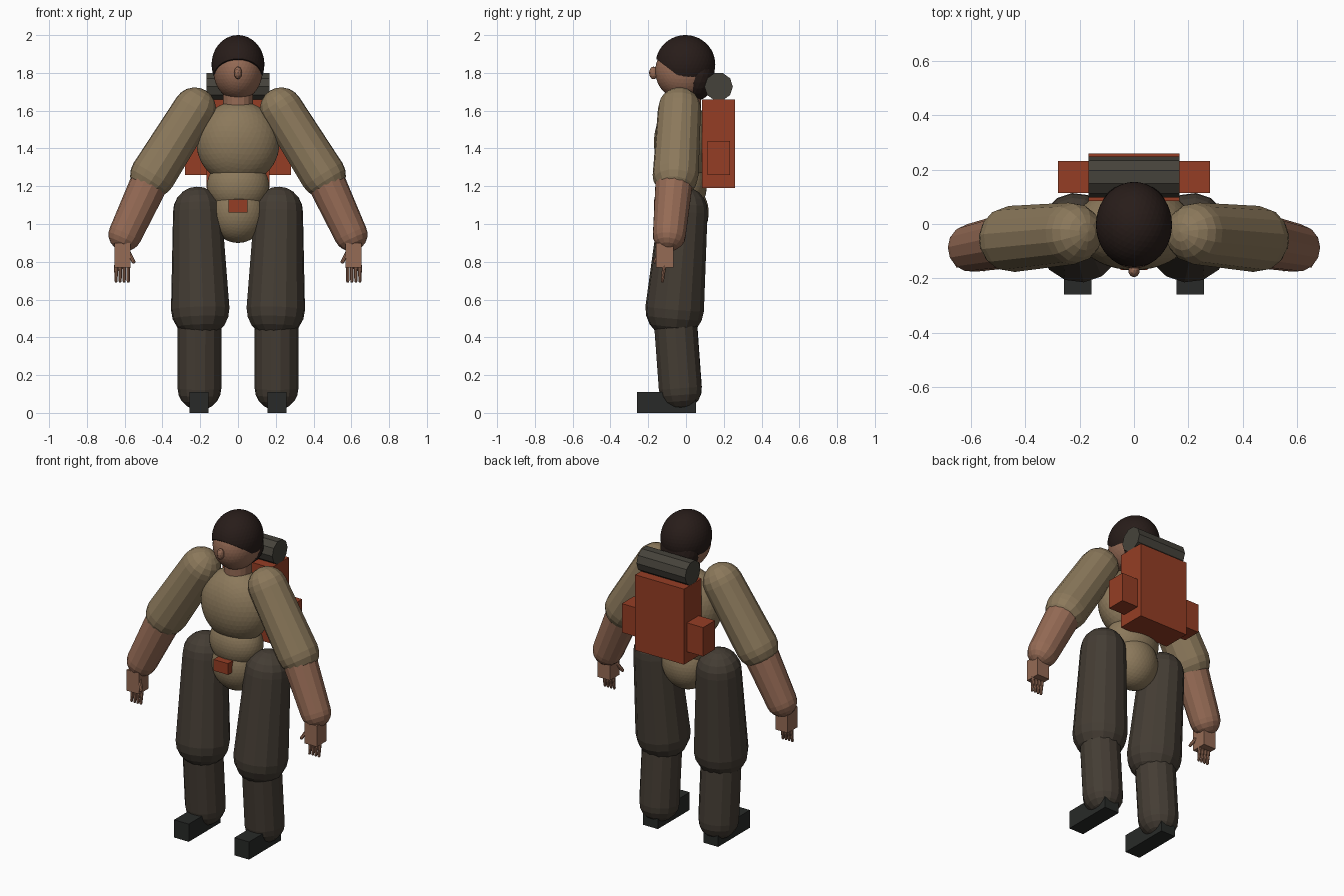
import bpy, bmesh, math
from mathutils import Vector, Matrix

if "Cube" in bpy.data.objects:
    bpy.data.objects.remove(bpy.data.objects["Cube"])

COLORS = {
    "shirt": (0.26, 0.19, 0.105), "skin": (0.30, 0.145, 0.09),
    "trousers": (0.058, 0.046, 0.034), "hair": (0.021, 0.012, 0.010),
    "shoes": (0.021, 0.023, 0.021), "pack": (0.30, 0.048, 0.018),
    "bedroll": (0.06, 0.055, 0.043),
}
MATS = {}
for key, rgb in COLORS.items():
    MATS[key] = bpy.data.materials.new(key)
    MATS[key].diffuse_color = (*rgb, 1)


def finish(name, bm, mat):
    bmesh.ops.recalc_face_normals(bm, faces=bm.faces)
    mesh = bpy.data.meshes.new(name)
    bm.to_mesh(mesh)
    bm.free()
    mesh.materials.append(MATS[mat])
    ob = bpy.data.objects.new(name, mesh)
    bpy.context.collection.objects.link(ob)
    return ob


def box(name, mat, lo, hi):
    lo, hi = Vector(lo), Vector(hi)
    bm = bmesh.new()
    m = Matrix.Translation((lo + hi) / 2) @ Matrix.Diagonal((*(hi - lo), 1))
    bmesh.ops.create_cube(bm, size=1, matrix=m)
    return finish(name, bm, mat)


def ball(name, mat, c, r, cut=None, sub=4):
    """Faceted ellipsoid, optionally trimmed by a plane (point, normal)."""
    bm = bmesh.new()
    m = Matrix.Translation(c) @ Matrix.Diagonal((*r, 1))
    bmesh.ops.create_icosphere(bm, subdivisions=sub, radius=1, matrix=m)
    if cut:
        bmesh.ops.bisect_plane(bm, geom=bm.verts[:] + bm.edges[:] + bm.faces[:],
                               plane_co=cut[0], plane_no=cut[1], clear_inner=True)
        bmesh.ops.holes_fill(bm, edges=[e for e in bm.edges if e.is_boundary], sides=0)
    return finish(name, bm, mat)


def limb(name, mat, a, b, ra, rb, sides=14, caps=5):
    """Tapered capsule from a to b with round ends."""
    a, b = Vector(a), Vector(b)
    length = (b - a).length
    arc = [math.pi / 2 * i / caps for i in range(caps + 1)]
    prof = [(ra * math.sin(t), -ra * math.cos(t)) for t in arc]
    prof += [(rb * math.cos(t), length + rb * math.sin(t)) for t in arc]
    bm = bmesh.new()
    vs = [bm.verts.new((r, 0, z)) for r, z in prof]
    es = [bm.edges.new(p) for p in zip(vs, vs[1:])]
    bmesh.ops.spin(bm, geom=vs + es, cent=(0, 0, 0), axis=(0, 0, 1),
                   angle=2 * math.pi, steps=sides)
    bmesh.ops.remove_doubles(bm, verts=bm.verts, dist=1e-5)
    rot = (b - a).to_track_quat('Z', 'Y').to_matrix().to_4x4()
    bm.transform(Matrix.Translation(a) @ rot)
    return finish(name, bm, mat)


def rod(name, mat, c, r, depth, sides, axis='Z'):
    bm = bmesh.new()
    rot = Matrix.Rotation(math.pi / 2, 4, 'Y') if axis == 'X' else Matrix()
    bmesh.ops.create_cone(bm, cap_ends=True, segments=sides, radius1=r, radius2=r,
                          depth=depth, matrix=Matrix.Translation(c) @ rot)
    return finish(name, bm, mat)


# Head, hair and neck
ball("head", "skin", (0, -0.008, 1.81), (0.13, 0.155, 0.155))
ball("nose", "skin", (0, -0.172, 1.80), (0.021, 0.024, 0.034), sub=2)
ball("hair_cap", "hair", (0, -0.003, 1.845), (0.14, 0.158, 0.155),
     cut=((0, -0.165, 1.88), (0, 0.61, 0.79)))
ball("hair_back", "hair", (0, 0.06, 1.785), (0.12, 0.093, 0.13), sub=3)
rod("neck", "skin", (0, 0, 1.635), 0.08, 0.17, 16)

# Torso
ball("chest", "shirt", (0, -0.015, 1.43), (0.22, 0.155, 0.22))
ball("waist", "shirt", (0, -0.015, 1.20), (0.165, 0.125, 0.15))
ball("pelvis", "shirt", (0, -0.01, 1.06), (0.15, 0.13, 0.16))
box("belt_buckle", "pack", (-0.05, -0.17, 1.06), (0.05, -0.10, 1.13))

# Arms, hands, legs and shoes, mirrored
for s, side in ((1, "left"), (-1, "right")):
    def P(x, y, z):
        return (s * x, y, z)

    limb(side + "_upper_arm", "shirt", P(0.23, -0.035, 1.61), P(0.45, -0.055, 1.26), 0.114, 0.122)
    limb(side + "_forearm", "skin", P(0.455, -0.06, 1.25), P(0.597, -0.088, 0.945), 0.102, 0.089)
    box(side + "_palm", "skin", P(0.57, -0.16, 0.77), P(0.655, -0.065, 0.90))
    for i in range(4):
        x = 0.581 + 0.0215 * i
        limb(f"{side}_finger_{i + 1}", "skin", P(x, -0.115, 0.78), P(x, -0.125, 0.697),
             0.011, 0.008, 8, 2)
    limb(side + "_thumb", "skin", P(0.585, -0.135, 0.86), P(0.553, -0.165, 0.80),
         0.012, 0.010, 8, 2)
    limb(side + "_thigh", "trousers", P(0.215, -0.015, 1.068), P(0.20, -0.06, 0.55), 0.13, 0.156)
    limb(side + "_shin", "trousers", P(0.203, -0.057, 0.50), P(0.204, -0.03, 0.13), 0.116, 0.116)
    box(side + "_shoe", "shoes", P(0.157, -0.26, 0), P(0.258, 0.053, 0.11))
    box(side + "_pack_pocket", "pack", P(0.165, 0.115, 1.26), P(0.28, 0.232, 1.44))

# Backpack with bedroll
box("backpack", "pack", (-0.168, 0.085, 1.19), (0.168, 0.26, 1.66))
rod("bedroll", "bedroll", (0, 0.173, 1.727), 0.075, 0.335, 10, 'X')

for m in bpy.data.materials:
    if m.users and not m.is_grease_pencil:
        m.use_nodes = True
        m.node_tree.nodes["Principled BSDF"].inputs["Base Color"].default_value = m.diffuse_color
